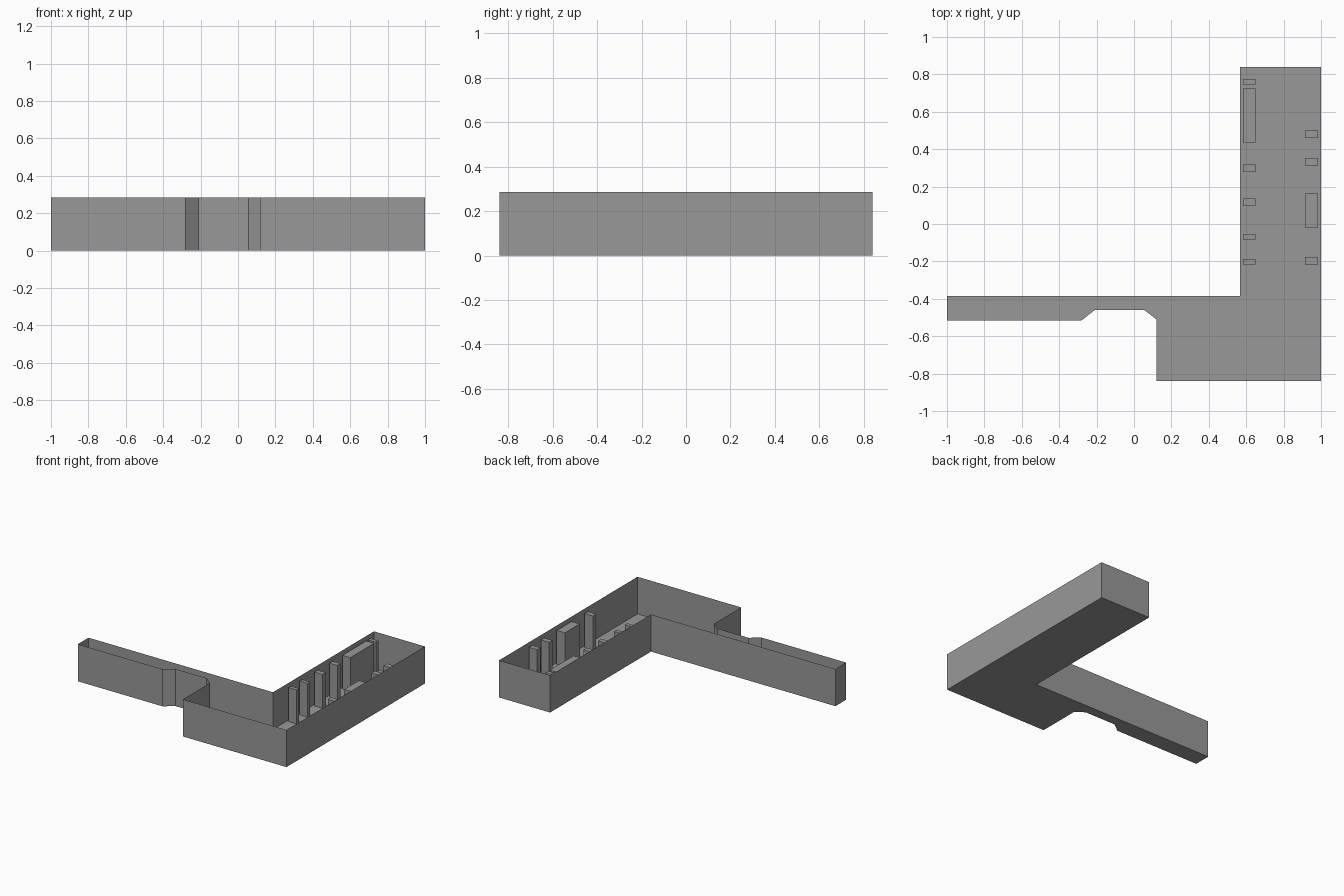
import bpy, bmesh

if "Cube" in bpy.data.objects:
    bpy.data.objects.remove(bpy.data.objects["Cube"])

H = 0.285       # wall height
PIER_H = 0.26   # pier height

grey = bpy.data.materials.new("dark_grey")
grey.diffuse_color = (0.318, 0.318, 0.318, 1)
grey.use_nodes = True
grey.node_tree.nodes["Principled BSDF"].inputs["Base Color"].default_value = grey.diffuse_color


def extrude_outline(name, pts, height, floor=False, top=False):
    """Thin shell raised from a closed plan outline."""
    bm = bmesh.new()
    low = [bm.verts.new((x, y, 0)) for x, y in pts]
    high = [bm.verts.new((x, y, height)) for x, y in pts]
    n = len(pts)
    for i in range(n):
        j = (i + 1) % n
        bm.faces.new((low[i], low[j], high[j], high[i]))
    if floor:
        bm.faces.new(low[::-1])
    if top:
        bm.faces.new(high)
    bm.normal_update()
    mesh = bpy.data.meshes.new(name)
    bm.to_mesh(mesh)
    bm.free()
    mesh.materials.append(grey)
    ob = bpy.data.objects.new(name, mesh)
    bpy.context.collection.objects.link(ob)


def pier(name, x0, x1, y0, y1):
    extrude_outline(name, [(x0, y0), (x1, y0), (x1, y1), (x0, y1)],
                    PIER_H, top=True)


# Outer walls and floor of the angled corridor
plan = [(-1, -0.515), (-0.28, -0.515), (-0.21, -0.46), (0.055, -0.46),
        (0.12, -0.51), (0.12, -0.84), (1, -0.84), (1, 0.84),
        (0.567, 0.84), (0.567, -0.385), (-1, -0.385)]
extrude_outline("corridor_shell", plan, H, floor=True)

# Piers along the inner (left) wall: start and length along y
left = [(-0.216, 0.03), (-0.083, 0.03), (0.097, 0.04), (0.277, 0.04),
        (0.435, 0.29), (0.745, 0.03)]
for i, (y, length) in enumerate(left):
    pier(f"left_pier_{i}", 0.582, 0.65, y, y + length)

# Piers along the outer (right) wall: end and length along y
right = [(0.50, 0.04), (0.353, 0.04), (0.162, 0.18), (-0.177, 0.04)]
for i, (y, length) in enumerate(right):
    pier(f"right_pier_{i}", 0.915, 0.985, y - length, y)
